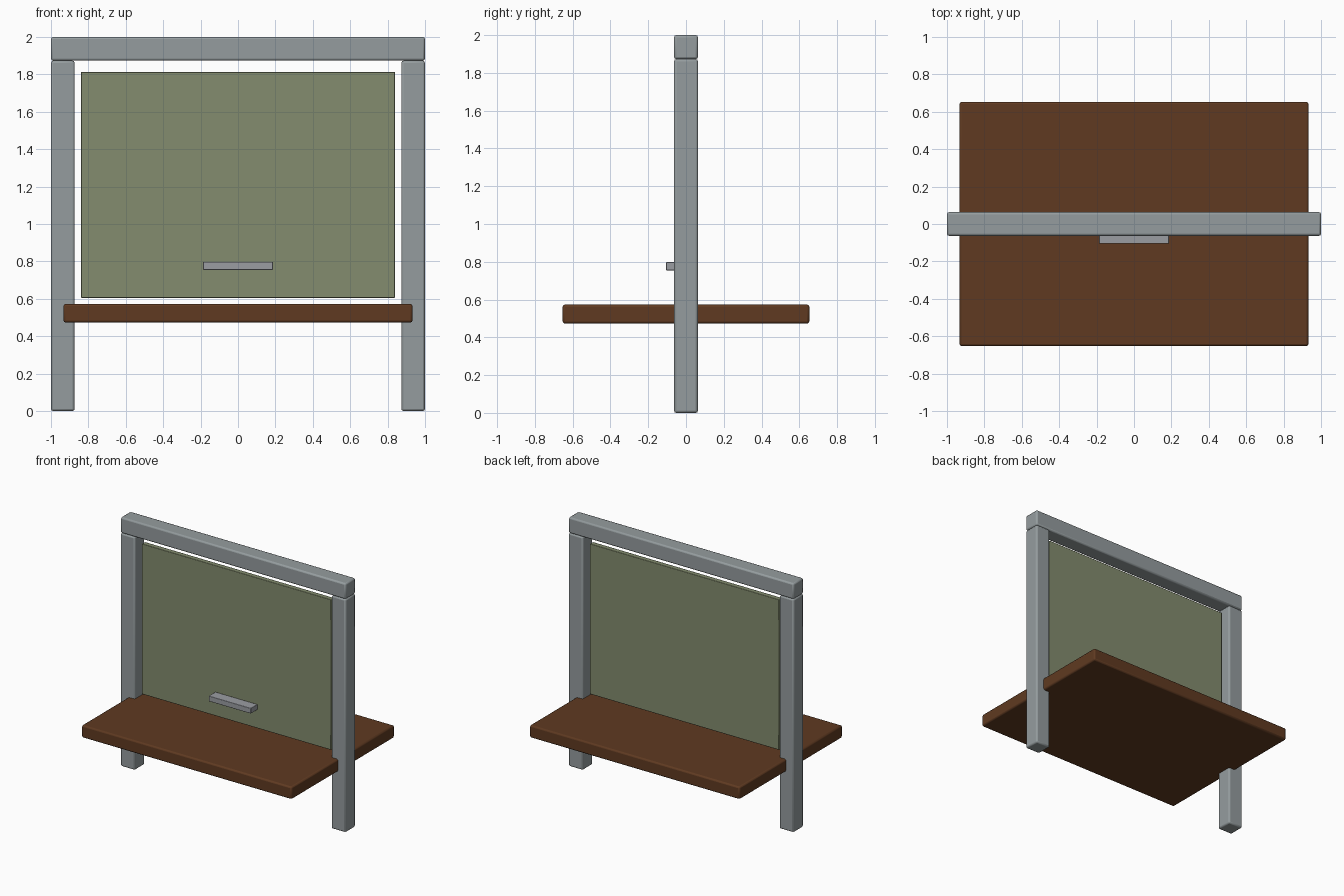
import bpy

cube = bpy.data.objects.get("Cube")
if cube:
    bpy.data.objects.remove(cube, do_unlink=True)


def material(name, rgb):
    mat = bpy.data.materials.new(name)
    mat.use_nodes = True
    mat.diffuse_color = (*rgb, 1)
    mat.node_tree.nodes["Principled BSDF"].inputs["Base Color"].default_value = (*rgb, 1)
    return mat


grey = material("painted grey", (0.30, 0.335, 0.345))
steel = material("handle grey", (0.325, 0.337, 0.365))
green = material("dull green", (0.227, 0.262, 0.156))
brown = material("dark wood", (0.115, 0.042, 0.015))


def box(name, low, high, mat, bevel):
    """Axis-aligned box between two corners with softened edges."""
    centre = [(a + b) / 2 for a, b in zip(low, high)]
    size = [b - a for a, b in zip(low, high)]
    bpy.ops.mesh.primitive_cube_add(size=1, location=centre)
    obj = bpy.context.object
    obj.name = name
    obj.scale = size
    bpy.ops.object.transform_apply(location=False, rotation=False, scale=True)
    obj.data.materials.append(mat)
    mod = obj.modifiers.new("soft edges", 'BEVEL')
    mod.width = bevel
    mod.segments = 2
    bpy.ops.object.shade_smooth_by_angle()
    return obj


half = 0.0635  # half thickness of the frame

# Frame: two posts and the lintel resting on them
for side, x in (("right", -1 + half), ("left", 1 - half)):
    box(side + "_post", (x - half, -half, 0), (x + half, half, 1.873), grey, 0.012)
box("top_beam", (-1, -half, 1.873), (1, half, 2), grey, 0.012)

# Counter running through the frame
box("counter", (-0.933, -0.653, 0.473), (0.933, 0.653, 0.573), brown, 0.012)

# Sliding shutter and its pull
box("shutter", (-0.84, -0.02, 0.605), (0.84, 0.02, 1.813), green, 0.004)
box("handle", (-0.187, -0.105, 0.755), (0.187, -0.02, 0.798), steel, 0.003)
